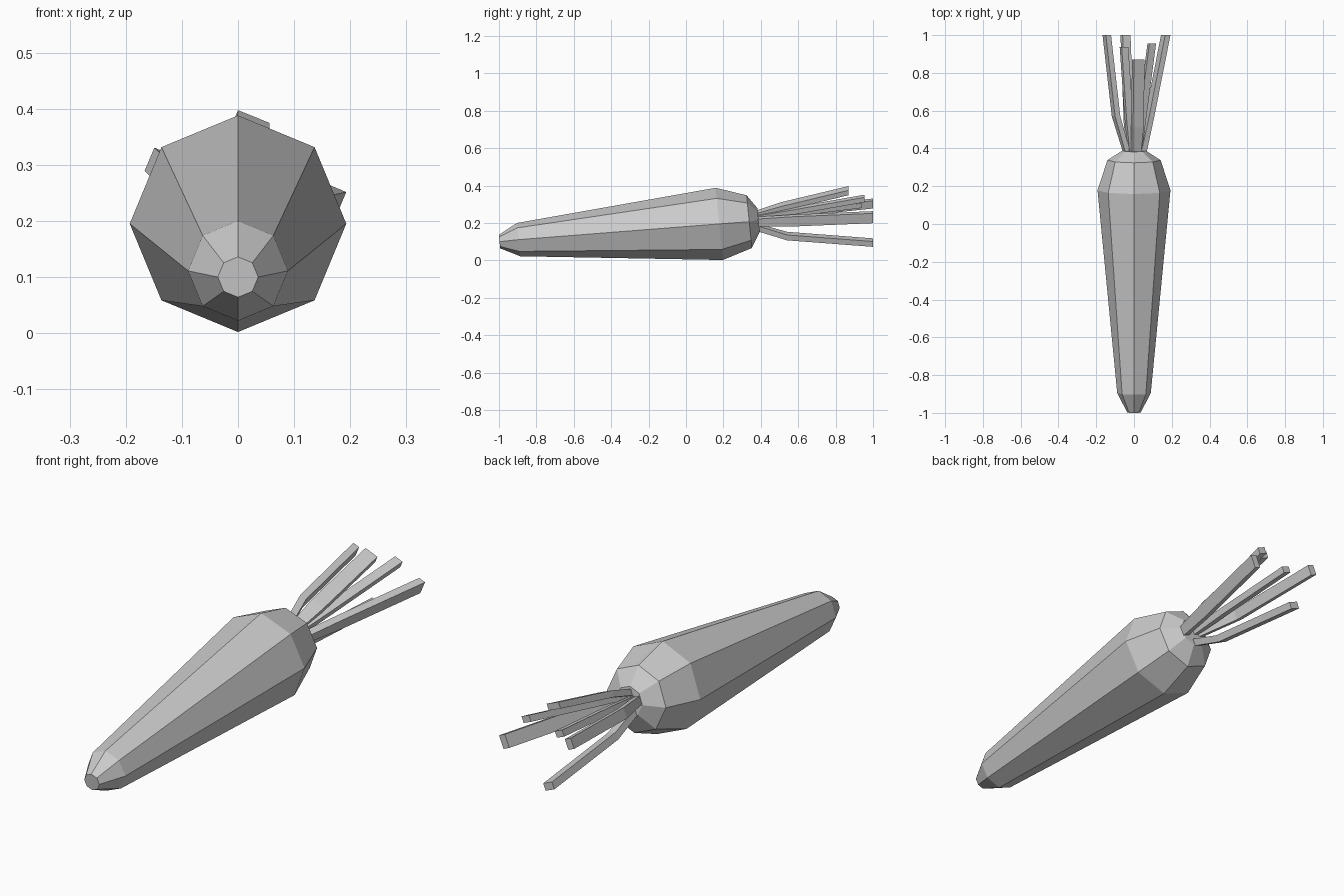
import bpy, bmesh
from math import sin, cos, radians, pi

if "Cube" in bpy.data.objects:
    bpy.data.objects.remove(bpy.data.objects["Cube"])


def loft(name, rings):
    """Skin a list of equal-sized point rings and cap both ends."""
    bm = bmesh.new()
    loops = [[bm.verts.new(p) for p in ring] for ring in rings]
    for a, b in zip(loops, loops[1:]):
        n = len(a)
        for i in range(n):
            j = (i + 1) % n
            bm.faces.new((a[i], a[j], b[j], b[i]))
    bm.faces.new(loops[0])
    bm.faces.new(loops[-1])
    bmesh.ops.recalc_face_normals(bm, faces=bm.faces)
    mesh = bpy.data.meshes.new(name)
    bm.to_mesh(mesh)
    bm.free()
    obj = bpy.data.objects.new(name, mesh)
    bpy.context.collection.objects.link(obj)
    return obj


def octagon(y, z, r):
    # rings lean slightly, following the root's tilted axis
    return [(r * cos(i * pi / 4), y - 0.1 * r * sin(i * pi / 4),
             z + r * sin(i * pi / 4)) for i in range(8)]


def rect(x, y, z, w, h, roll):
    c, s = cos(radians(roll)), sin(radians(roll))
    corners = [(-w / 2, -h / 2), (w / 2, -h / 2), (w / 2, h / 2), (-w / 2, h / 2)]
    return [(x + u * c - v * s, y, z + u * s + v * c) for u, v in corners]


# Tapered eight-sided root: (y, centre z, radius)
loft("carrot_root", [octagon(*r) for r in [
    (-0.997, 0.10, 0.036), (-0.895, 0.111, 0.089), (0.178, 0.195, 0.193),
    (0.338, 0.207, 0.141), (0.388, 0.216, 0.063)]])

# Bent leaf stalks: start, bend, tip, width, thickness, roll
stalks = [
    ((0.012, 0.38, 0.247), (0.018, 0.51, 0.287), (0.023, 0.870, 0.373), 0.061, 0.028, -22),
    ((-0.038, 0.38, 0.228), (-0.095, 0.57, 0.258), (-0.144, 1.0, 0.304), 0.045, 0.030, 67),
    ((0.045, 0.38, 0.207), (0.083, 0.57, 0.213), (0.168, 1.0, 0.231), 0.057, 0.030, 67),
    ((-0.018, 0.38, 0.177), (-0.028, 0.54, 0.130), (-0.045, 1.0, 0.095), 0.045, 0.031, -22),
    ((0.022, 0.38, 0.230), (0.042, 0.56, 0.262), (0.094, 0.955, 0.331), 0.038, 0.028, -22),
    ((-0.015, 0.38, 0.226), (-0.027, 0.56, 0.252), (-0.053, 0.938, 0.300), 0.038, 0.028, -22),
]
for i, (a, b, c, w, h, roll) in enumerate(stalks):
    loft(f"leaf_stalk_{i + 1}", [rect(*a, w * 0.75, h, roll), rect(*b, w, h, roll),
                                 rect(*c, w, h, roll)])
